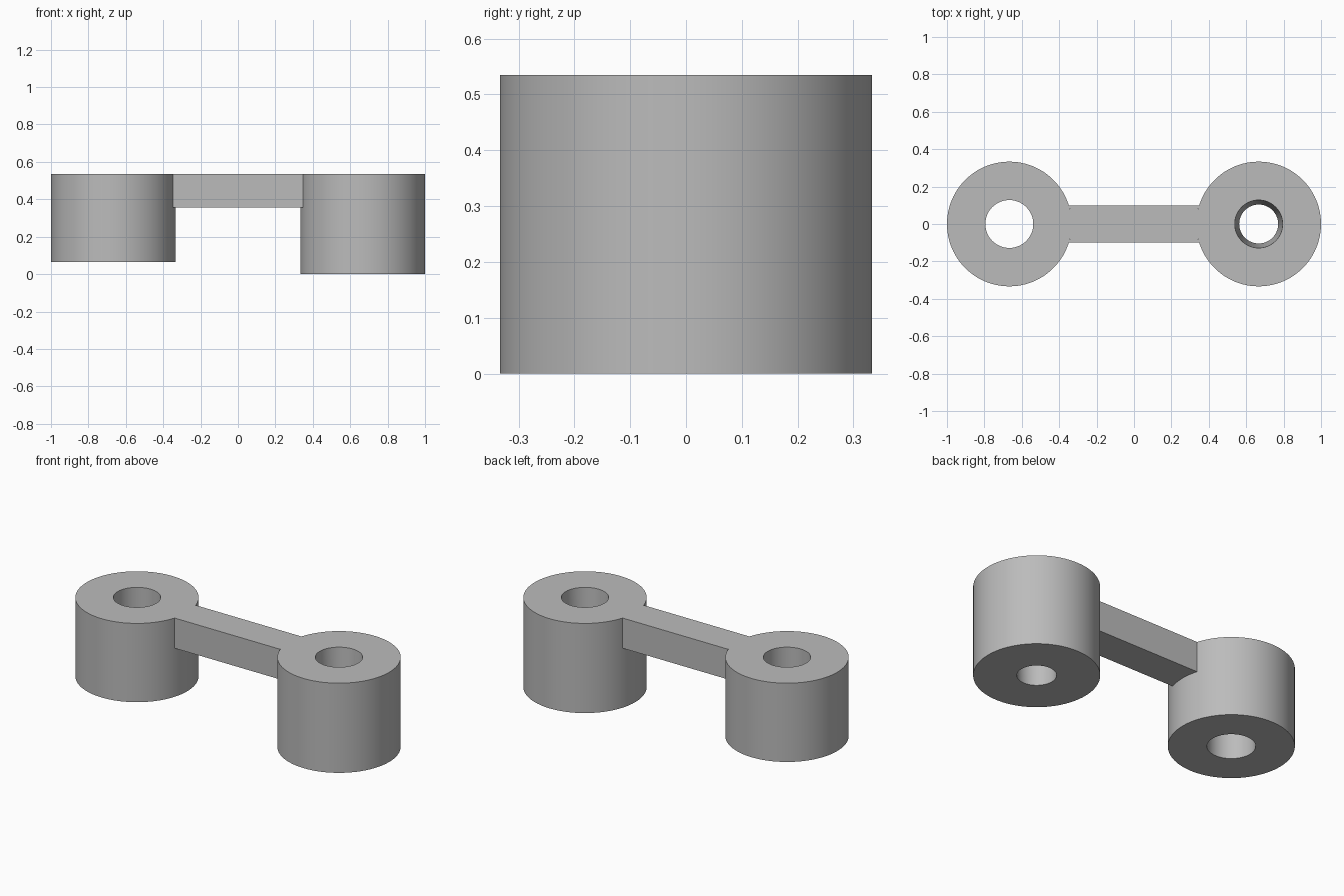
import bpy
import bmesh
from math import asin, cos, sin, tau, radians

default = bpy.data.objects.get("Cube")
if default:
    bpy.data.objects.remove(default, do_unlink=True)

SIDES = 96
RADIUS = 1 / 3
CENTRE = 2 / 3
TOP = 0.535
BAR_HALF_WIDTH = 0.1
BAR_BOTTOM = 0.355

# Single plain grey
grey = bpy.data.materials.new("plain_grey")
grey.use_nodes = True
colour = (0.5, 0.5, 0.5, 1)
grey.diffuse_color = colour
grey.node_tree.nodes["Principled BSDF"].inputs["Base Color"].default_value = colour


def finish(name, bm):
    """Turn a bmesh into a shaded, coloured object."""
    bmesh.ops.recalc_face_normals(bm, faces=bm.faces)
    mesh = bpy.data.meshes.new(name)
    bm.to_mesh(mesh)
    bm.free()
    mesh.materials.append(grey)
    obj = bpy.data.objects.new(name, mesh)
    bpy.context.collection.objects.link(obj)
    bpy.ops.object.select_all(action="DESELECT")
    obj.select_set(True)
    bpy.context.view_layer.objects.active = obj
    bpy.ops.object.shade_smooth_by_angle(angle=radians(30))
    return obj


def boss(name, x, bottom, bore_top, bore_bottom):
    """Round boss with a through bore, revolved from a four-corner profile."""
    profile = [(RADIUS, bottom), (RADIUS, TOP), (bore_top, TOP), (bore_bottom, bottom)]
    bm = bmesh.new()
    rings = [[bm.verts.new((x + r * cos(tau * i / SIDES), r * sin(tau * i / SIDES), z))
              for i in range(SIDES)] for r, z in profile]
    for k, ring in enumerate(rings):
        after = rings[(k + 1) % len(rings)]
        for i in range(SIDES):
            j = (i + 1) % SIDES
            bm.faces.new((ring[i], ring[j], after[j], after[i]))
    return finish(name, bm)


# Two bosses: straight bore on the short one, tapered bore on the tall one
boss("short_boss", -CENTRE, 0.065, 0.128, 0.128)
boss("tall_boss", CENTRE, 0, 0.128, 0.104)

# Connecting bar, its ends curved to sit against the bosses
reach = asin(BAR_HALF_WIDTH / RADIUS)
steps = 12
arc = [reach * (2 * i / steps - 1) for i in range(steps + 1)]
outline = [(CENTRE - RADIUS * cos(a), RADIUS * sin(a)) for a in arc]
outline += [(-x, -y) for x, y in outline]
bm = bmesh.new()
base = bm.faces.new([bm.verts.new((x, y, BAR_BOTTOM)) for x, y in outline])
extruded = bmesh.ops.extrude_face_region(bm, geom=[base], use_keep_orig=True)
top_verts = [g for g in extruded["geom"] if isinstance(g, bmesh.types.BMVert)]
bmesh.ops.translate(bm, verts=top_verts, vec=(0, 0, TOP - BAR_BOTTOM))
finish("connecting_bar", bm)
